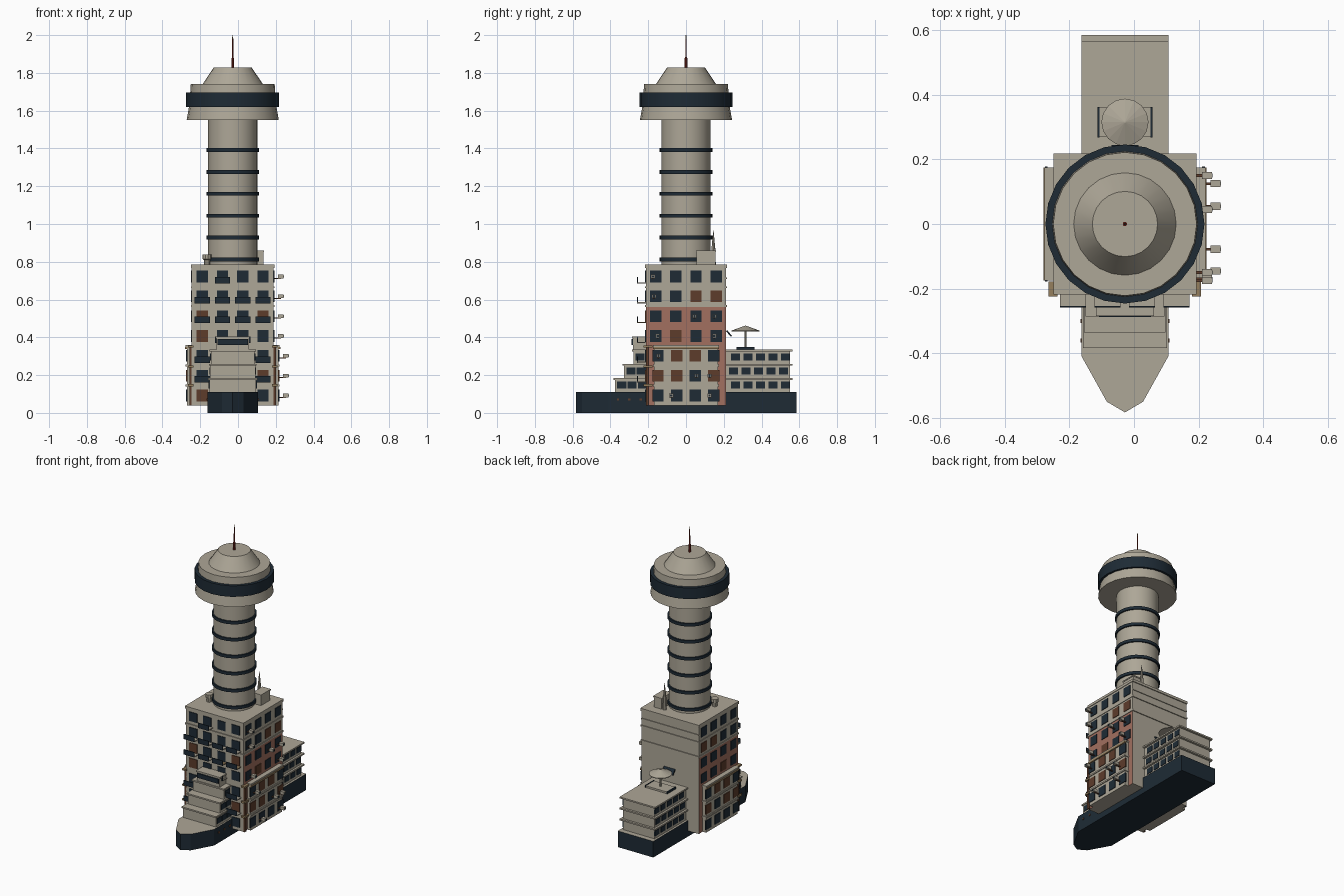
import bpy, bmesh, math
from mathutils import Matrix, Vector

if "Cube" in bpy.data.objects:
    bpy.data.objects.remove(bpy.data.objects["Cube"])

CX = -0.028  # shared centre line of ship, block and tower


def material(name, r, g, b):
    m = bpy.data.materials.new(name)
    m.use_nodes = True
    m.diffuse_color = (r, g, b, 1)
    m.node_tree.nodes["Principled BSDF"].inputs["Base Color"].default_value = (r, g, b, 1)
    return m


STONE = material("warm stone", 0.42, 0.385, 0.31)
NAVY = material("dark navy", 0.013, 0.024, 0.036)
BRICK = material("pink brick", 0.36, 0.16, 0.115)
BROWN = material("brown wood", 0.11, 0.045, 0.024)
TAN = material("tan awning", 0.30, 0.21, 0.11)
RED = material("mast red", 0.20, 0.02, 0.012)


def finish(name, bm, *mats):
    me = bpy.data.meshes.new(name)
    bmesh.ops.recalc_face_normals(bm, faces=bm.faces)
    bm.to_mesh(me)
    bm.free()
    for m in mats:
        me.materials.append(m)
    ob = bpy.data.objects.new(name, me)
    bpy.context.collection.objects.link(ob)
    return ob


def boxes(name, spans, *mats, rule=None):
    """One object from boxes given as (x0, x1, y0, y1, z0, z1), x from the centre line."""
    bm = bmesh.new()
    for x0, x1, y0, y1, z0, z1 in spans:
        mat = Matrix.Translation((CX + (x0 + x1) / 2, (y0 + y1) / 2, (z0 + z1) / 2))
        size = Matrix.Diagonal((x1 - x0, y1 - y0, z1 - z0, 1))
        bmesh.ops.create_cube(bm, size=1, matrix=mat @ size)
    if rule:
        bm.normal_update()
        for f in bm.faces:
            f.material_index = rule(f)
    return finish(name, bm, *mats)


def lathe(name, profile, mat, x=CX, y=0, sides=24, smooth=True):
    """Solid of revolution from (radius, height) points."""
    bm = bmesh.new()
    rings = []
    for r, z in profile:
        rings.append([bm.verts.new((x + r * math.cos(a), y + r * math.sin(a), z))
                      for a in (math.tau * i / sides for i in range(sides))])
    for low, high in zip(rings, rings[1:]):
        for i in range(sides):
            j = (i + 1) % sides
            bm.faces.new((low[i], low[j], high[j], high[i]))
    bm.faces.new(rings[0])
    bm.faces.new(rings[-1])
    ob = finish(name, bm, mat)
    if smooth:
        bpy.ops.object.select_all(action='DESELECT')
        ob.select_set(True)
        bpy.context.view_layer.objects.active = ob
        bpy.ops.object.shade_smooth_by_angle(angle=math.radians(25))
    return ob


# Hull: deck outline extruded, navy sides and stone deck
half = [(0.134, 0.585), (0.134, -0.41), (0.056, -0.55)]
outline = half + [(0, -0.583)] + [(-x, y) for x, y in reversed(half)]
bm = bmesh.new()
base = bm.faces.new([bm.verts.new((CX + x, y, 0)) for x, y in outline])
top = bmesh.ops.extrude_face_region(bm, geom=[base])["geom"]
bmesh.ops.translate(bm, vec=(0, 0, 0.11), verts=[v for v in top if isinstance(v, bmesh.types.BMVert)])
bm.normal_update()
for f in bm.faces:
    f.material_index = int(f.calc_center_median().z > 0.1)
finish("ship_hull", bm, NAVY, STONE)
boxes("portholes", [(s * 0.136 - 0.002, s * 0.136 + 0.002, y - 0.006, y + 0.006, 0.065, 0.077)
                    for s in (-1, 1) for y in (-0.36, -0.3, -0.24)], BROWN)

# Stepped ship cabins, fore and aft, with a thin deck slab over each storey
cabins, slabs, panes = [], [], []
for k in range(3):
    z = 0.11 + k * 0.075
    w, fore = 0.124 - k * 0.004, -0.375 + k * 0.048
    cabins += [(-w, w, fore, 0, z, z + 0.07), (-0.12, 0.12, 0, 0.55, z, z + 0.07)]
    slabs += [(-w - 0.006, w + 0.006, fore - 0.008, 0, z + 0.065, z + 0.075),
              (-0.134, 0.134, 0, 0.565, z + 0.065, z + 0.075)]
    centres = [0.262 + 0.066 * i - 0.01 * (k % 2) for i in range(5)]
    centres += [fore + 0.035 + 0.055 * i for i in range(3 - k)]
    for y in centres:
        wall = 0.12 if y > 0 else w
        for s in (-1, 1):
            panes.append((s * wall - 0.004, s * wall + 0.004, y - 0.024, y + 0.024, z + 0.018, z + 0.055))
boxes("ship_cabins", cabins, STONE)
boxes("ship_deck_slabs", slabs, STONE)
boxes("ship_windows", panes, NAVY)
boxes("bridge", [(-0.085, 0.085, -0.28, -0.2, 0.33, 0.395),
                 (-0.09, 0.09, -0.285, -0.2, 0.395, 0.405)], STONE)
boxes("bridge_window", [(-0.08, 0.08, -0.288, -0.278, 0.36, 0.39)], NAVY)

# Stern parasol and the raised frame around it
lathe("parasol_pole", [(0.005, 0.33), (0.005, 0.44)], STONE, y=0.315, sides=8)
lathe("parasol_top", [(0.073, 0.432), (0.073, 0.436), (0.002, 0.462)], STONE, y=0.315, sides=16, smooth=False)
boxes("stern_platform", [(-0.084, 0.084, 0.27, 0.36, 0.335, 0.347)], STONE)
boxes("platform_border", [(s * 0.082 - 0.003, s * 0.082 + 0.003, 0.268, 0.362, 0.335, 0.35) for s in (-1, 1)], NAVY)

# Slanted canopy over the rear door
canopy = boxes("rear_canopy", [(-0.042, 0.042, -0.02, 0.02, -0.004, 0.004)], NAVY)
canopy.rotation_euler.x = math.radians(-50)
canopy.location = (0, 0.228, 0.42)

# Apartment block: brick on the lower flanks, stone elsewhere
W, D = 0.217, 0.212
boxes("block_lower", [(-W, W, -D, D, 0.04, 0.56)], STONE, BRICK, rule=lambda f: int(abs(f.normal.x) > 0.5))
boxes("block_upper", [(-W, W, -D, D, 0.56, 0.775)], STONE)
boxes("roof_cornice", [(-W - 0.004, W + 0.004, -D - 0.006, D + 0.006, 0.768, 0.785)], STONE)
boxes("floor_ledges", [(-W - 0.004, W + 0.004, -D - 0.006, D + 0.006, z, z + 0.01)
                       for z in (0.56, 0.66, 0.715)[:2]] +
      [(-W, W, D - 0.01, D + 0.005, 0.71, 0.718)], STONE)

# Side bays on both flanks with string courses
B = 0.243
bays, courses = [], []
for s in (-1, 1):
    a, b = sorted((s * 0.2, s * B))
    bays.append((a, b, -0.17, 0.17, 0.04, 0.35))
    for z in (0.14, 0.245, 0.35):
        a, b = sorted((s * 0.2, s * (B + 0.006)))
        courses.append((a, b, -0.175, 0.175, z, z + 0.01))
boxes("side_bays", bays, STONE)
boxes("bay_courses", courses, STONE)
boxes("bay_awning_edge", [(s * (B + 0.003) - 0.006, s * (B + 0.003) + 0.006, -0.175, 0.175, 0.338, 0.35)
                          for s in (-1, 1)], TAN)
boxes("corner_awnings", [(s * 0.222 - 0.014, s * 0.222 + 0.014, -0.225, -0.178, z, z + 0.012)
                         for s in (-1, 1) for z in (0.14, 0.24, 0.345)], TAN)
boxes("corner_posts", [(s * 0.22 - 0.008, s * 0.22 + 0.008, -0.212, -0.196, 0.04, 0.345) for s in (-1, 1)], BROWN)

# Windows: rows from the ground up, n = navy glass, b = brown shutter
side_rows = ["nnnn", "bbnb", "nbbn", "nbnn", "nnnn", "nnbb", "nnnn"]
front_rows = ["bnnn", "nnnb", "nnnn", "bnnn", "bnnb", "nnnn", "nnnn"]
glass, shutter = [], []
for k in range(7):
    z = 0.092 + 0.105 * k
    for c in range(4):
        u = -0.161 + 0.107 * c
        bag = glass if side_rows[k][c] == "n" else shutter
        wall = B if k < 3 else W
        y = u * (0.92 if k < 3 else 1)
        for s in (-1, 1):
            bag.append((s * wall - 0.004, s * wall + 0.004, y - 0.03, y + 0.03, z - 0.031, z + 0.031))
        bag = glass if front_rows[k][c] == "n" else shutter
        bag.append((u - 0.03, u + 0.03, -D - 0.004, -D + 0.004, z - 0.031, z + 0.031))
boxes("block_windows", glass, NAVY)
boxes("shuttered_windows", shutter, BROWN)

# Front balconies: slab with a dark rail panel
balcony_rows = ["....", "xx.x", "x..x", ".xx.", "xxxx", "xxxx", ".x.."]
floors, tan_floors, rails = [], [], []
for k, row in enumerate(balcony_rows):
    z = 0.055 + 0.105 * k
    for c, mark in enumerate(row):
        if mark == "x":
            u = -0.161 + 0.107 * c
            (tan_floors if c > 1 and k == 4 else floors).append((u - 0.04, u + 0.04, -0.257, -D, z, z + 0.006))
            rails.append((u - 0.04, u + 0.04, -0.259, -0.254, z, z + 0.034))
boxes("balcony_floors", floors, STONE)
boxes("tan_balcony_floors", tan_floors, TAN)
boxes("balcony_rails", rails, NAVY)

# Cooling units on brackets along the +x flank: (y, storey)
units, arms, grilles = [], [], []
for y, k in [(-0.175, 6), (-0.17, 5), (0.045, 4), (0.15, 4), (0.15, 3), (-0.15, 3),
             (-0.146, 2), (0.055, 1), (0.125, 1), (-0.078, 0), (0.125, 0)]:
    x = (B if k < 3 else W) + 0.038
    z = 0.092 + 0.105 * k
    units.append((x - 0.016, x + 0.014, y - 0.011, y + 0.011, z - 0.01, z + 0.01))
    arms.append((x - 0.042, x, y - 0.004, y + 0.004, z - 0.013, z - 0.008))
    grilles.append((x + 0.013, x + 0.016, y - 0.006, y + 0.006, z - 0.006, z + 0.006))
boxes("cooling_units", units, STONE)
boxes("unit_brackets", arms, BROWN)
boxes("unit_grilles", grilles, NAVY)

# Roof equipment
boxes("roof_hut", [(0.105, 0.163, 0.055, 0.155, 0.78, 0.855), (0.102, 0.166, 0.052, 0.158, 0.852, 0.86)], STONE)
lathe("roof_spike", [(0.013, 0.78), (0.011, 0.86), (0.001, 0.965)], STONE, x=0.06, y=0.145, sides=8)
lathe("roof_vent", [(0.016, 0.78), (0.016, 0.81), (0.024, 0.815), (0.024, 0.838)], STONE, x=-0.165, y=-0.075, sides=10)

# Tower shaft with navy rings
lathe("tower_shaft", [(0.13, 0.77), (0.13, 1.56)], STONE)
for i in range(6):
    z = 0.812 + 0.116 * i
    lathe("tower_ring", [(0.139, z - 0.01), (0.139, z + 0.01)], NAVY)

# Observation pod, window band and stepped roof
lathe("pod_base", [(0.244, 1.55), (0.228, 1.64)], STONE)
lathe("pod_window_band", [(0.246, 1.62), (0.246, 1.695)], NAVY)
lathe("pod_upper", [(0.226, 1.68), (0.222, 1.742)], STONE)
lathe("pod_roof", [(0.16, 1.74), (0.101, 1.828)], STONE)

# Mast
lathe("mast_base", [(0.007, 1.825), (0.007, 1.88)], RED, sides=8)
lathe("mast", [(0.004, 1.88), (0.003, 1.98)], RED, sides=8)
lathe("mast_tip", [(0.003, 1.98), (0.002, 2.0)], TAN, sides=8)
